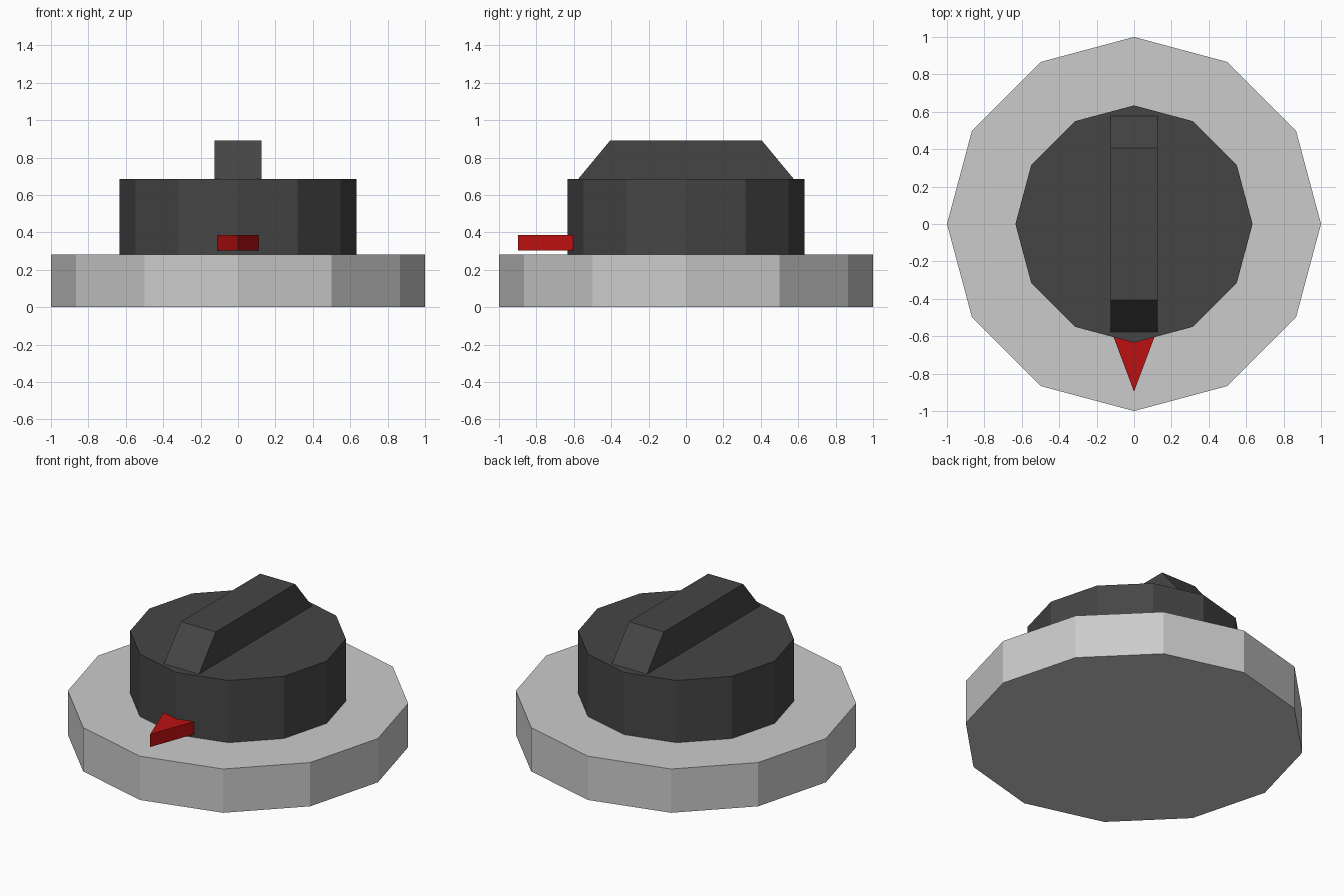
import bpy
import bmesh
from math import sin, cos, tau

cube = bpy.data.objects.get("Cube")
if cube:
    bpy.data.objects.remove(cube, do_unlink=True)


def material(name, rgb):
    mat = bpy.data.materials.new(name)
    mat.use_nodes = True
    mat.diffuse_color = (*rgb, 1)
    mat.node_tree.nodes["Principled BSDF"].inputs["Base Color"].default_value = (*rgb, 1)
    return mat


def prism(name, outline, offset, mat):
    """Extrude a closed 3D outline by an offset vector into a flat-shaded solid."""
    bm = bmesh.new()
    face = bm.faces.new([bm.verts.new(p) for p in outline])
    extruded = bmesh.ops.extrude_face_region(bm, geom=[face], use_keep_orig=True)
    top = [v for v in extruded["geom"] if isinstance(v, bmesh.types.BMVert)]
    bmesh.ops.translate(bm, verts=top, vec=offset)
    bmesh.ops.recalc_face_normals(bm, faces=bm.faces)
    mesh = bpy.data.meshes.new(name)
    bm.to_mesh(mesh)
    bm.free()
    mesh.materials.append(mat)
    obj = bpy.data.objects.new(name, mesh)
    bpy.context.collection.objects.link(obj)
    return obj


def ring(radius, z, sides=12):
    return [(radius * sin(tau * i / sides), radius * cos(tau * i / sides), z)
            for i in range(sides)]


light_grey = material("light grey", (0.6, 0.6, 0.6))
charcoal = material("charcoal", (0.06, 0.06, 0.06))
red = material("red", (0.5, 0.005, 0.005))

# Twelve-sided base plate and dial body
prism("base_plate", ring(1.0, 0), (0, 0, 0.283), light_grey)
prism("dial_body", ring(0.634, 0.283), (0, 0, 0.402), charcoal)

# Grip bar with sloped ends
grip = [(-0.125, -0.577, 0.685), (-0.125, 0.577, 0.685),
        (-0.125, 0.405, 0.892), (-0.125, -0.405, 0.892)]
prism("grip_bar", grip, (0.25, 0, 0), charcoal)

# Pointer wedge, sunk into the dial body
wedge = [(0, -0.897, 0.303), (0.165, -0.455, 0.303), (-0.165, -0.455, 0.303)]
prism("pointer", wedge, (0, 0, 0.082), red)
